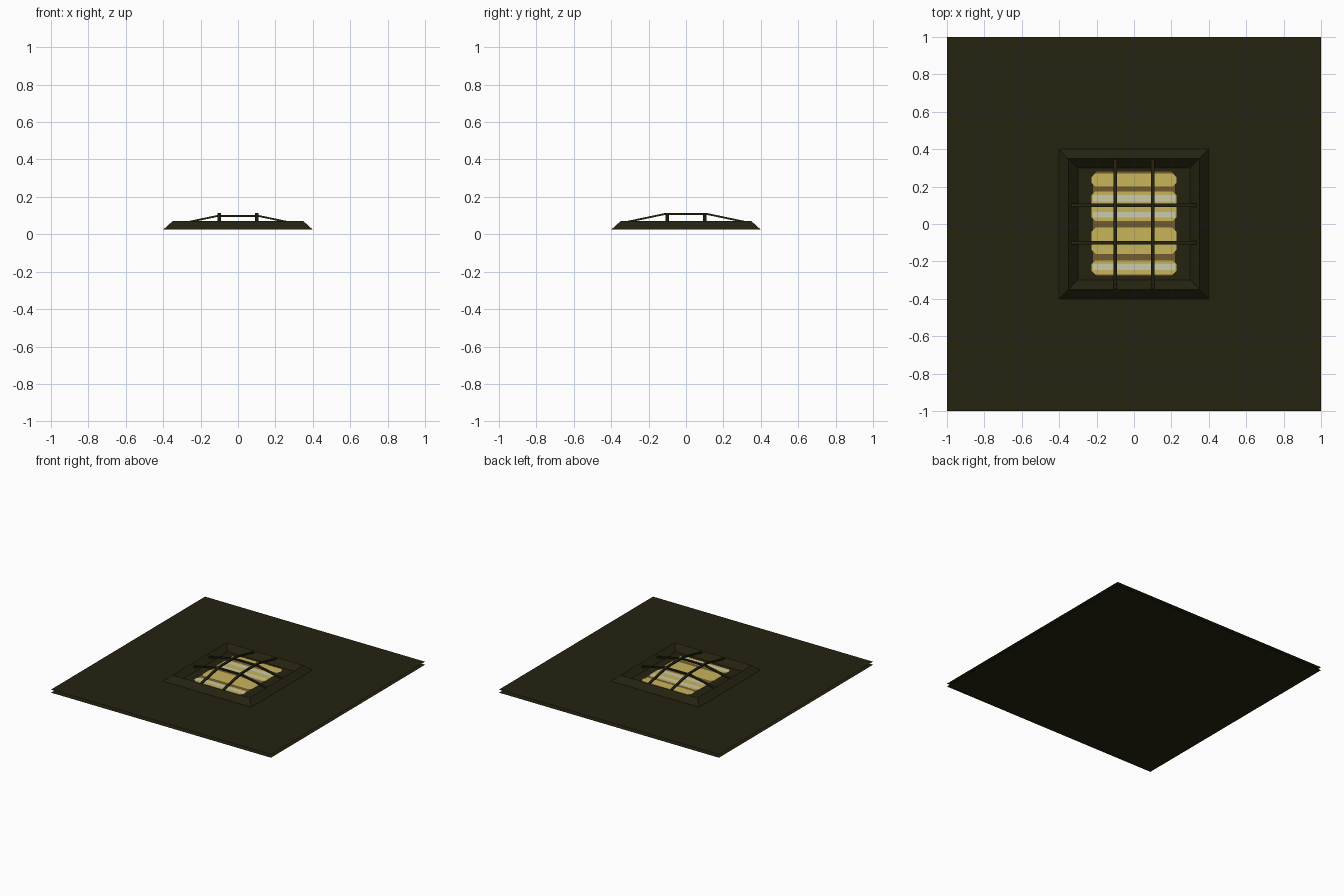
import bpy, bmesh

if "Cube" in bpy.data.objects:
    bpy.data.objects.remove(bpy.data.objects["Cube"])

def mat(name, rgb):
    m = bpy.data.materials.new(name)
    m.diffuse_color = (*rgb, 1)
    m.use_nodes = True
    m.node_tree.nodes["Principled BSDF"].inputs["Base Color"].default_value = m.diffuse_color
    return m

DARK = mat("dark olive metal", (0.018, 0.016, 0.005))
YELLOW = mat("warm yellow", (0.58, 0.46, 0.105))
BROWN = mat("brown", (0.17, 0.107, 0.03))
PALE = mat("pale glow", (0.60, 0.60, 0.43))

def make(name, verts, faces, m, fix=True):
    me = bpy.data.meshes.new(name)
    me.from_pydata(verts, [], faces)
    me.materials.append(m)
    if fix:
        bm = bmesh.new()
        bm.from_mesh(me)
        bmesh.ops.recalc_face_normals(bm, faces=bm.faces)
        bm.to_mesh(me)
        bm.free()
    o = bpy.data.objects.new(name, me)
    bpy.context.collection.objects.link(o)
    return o

def square(r, z):
    return [(-r, -r, z), (r, -r, z), (r, r, z), (-r, r, z)]

# panel: two open sheets, top and underside
make("panel_sheets", square(1, 0.025) + square(1, 0), [(0, 1, 2, 3), (7, 6, 5, 4)], DARK, False)

# raised frame: outer slope up, inner slope down
rings = [(0.40, 0.025), (0.35, 0.07), (0.30, 0.027)]
verts = [v for r, z in rings for v in square(r, z)]
faces = [(k * 4 + i, k * 4 + (i + 1) % 4, k * 4 + 4 + (i + 1) % 4, k * 4 + 4 + i)
         for k in range(2) for i in range(4)]
make("lamp_frame", verts, faces, DARK, False)

# lamp face plates with clipped corners
def plate(name, hx, y0, y1, z, m, c):
    p = [(-hx + c, y0), (hx - c, y0), (hx, y0 + c), (hx, y1 - c),
         (hx - c, y1), (-hx + c, y1), (-hx, y1 - c), (-hx, y0 + c)]
    make(name, [(x, y, z) for x, y in p], [tuple(range(8))], m, False)

plate("lamp_back", 0.22, -0.275, 0.28, 0.028, BROWN, 0.02)
for i, (a, b) in enumerate([(0.20, 0.27), (0.015, 0.175), (-0.16, -0.02), (-0.27, -0.195)]):
    plate(f"lamp_segment_{i}", 0.228, a, b, 0.030, YELLOW, 0.022)
for i, (a, b) in enumerate([(0.12, 0.155), (0.035, 0.065), (-0.245, -0.215)]):
    plate(f"lamp_glow_{i}", 0.22, a, b, 0.032, PALE, 0.004)

# guard bars: bent flat strips following a profile
def bar(name, off, profile, along_y, w=0.01, t=0.005):
    vs = []
    for s, z in profile:
        for dw, dz in ((-w, -t), (w, -t), (w, t), (-w, t)):
            vs.append((off + dw, s, z + dz) if along_y else (s, off + dw, z + dz))
    n = len(profile)
    fs = [(k * 4 + i, k * 4 + (i + 1) % 4, k * 4 + 4 + (i + 1) % 4, k * 4 + 4 + i)
          for k in range(n - 1) for i in range(4)]
    fs += [(3, 2, 1, 0), tuple(range(n * 4 - 4, n * 4))]
    make(name, vs, fs, DARK)

for side, off in (("low", -0.1), ("high", 0.1)):
    bar(f"long_guard_bar_{side}", off,
        [(-0.345, 0.06), (-0.11, 0.109), (0.11, 0.109), (0.345, 0.06)], True)
    bar(f"cross_guard_bar_{side}", off,
        [(-0.335, 0.051), (-0.11, 0.098), (0.11, 0.098), (0.335, 0.051)], False)
